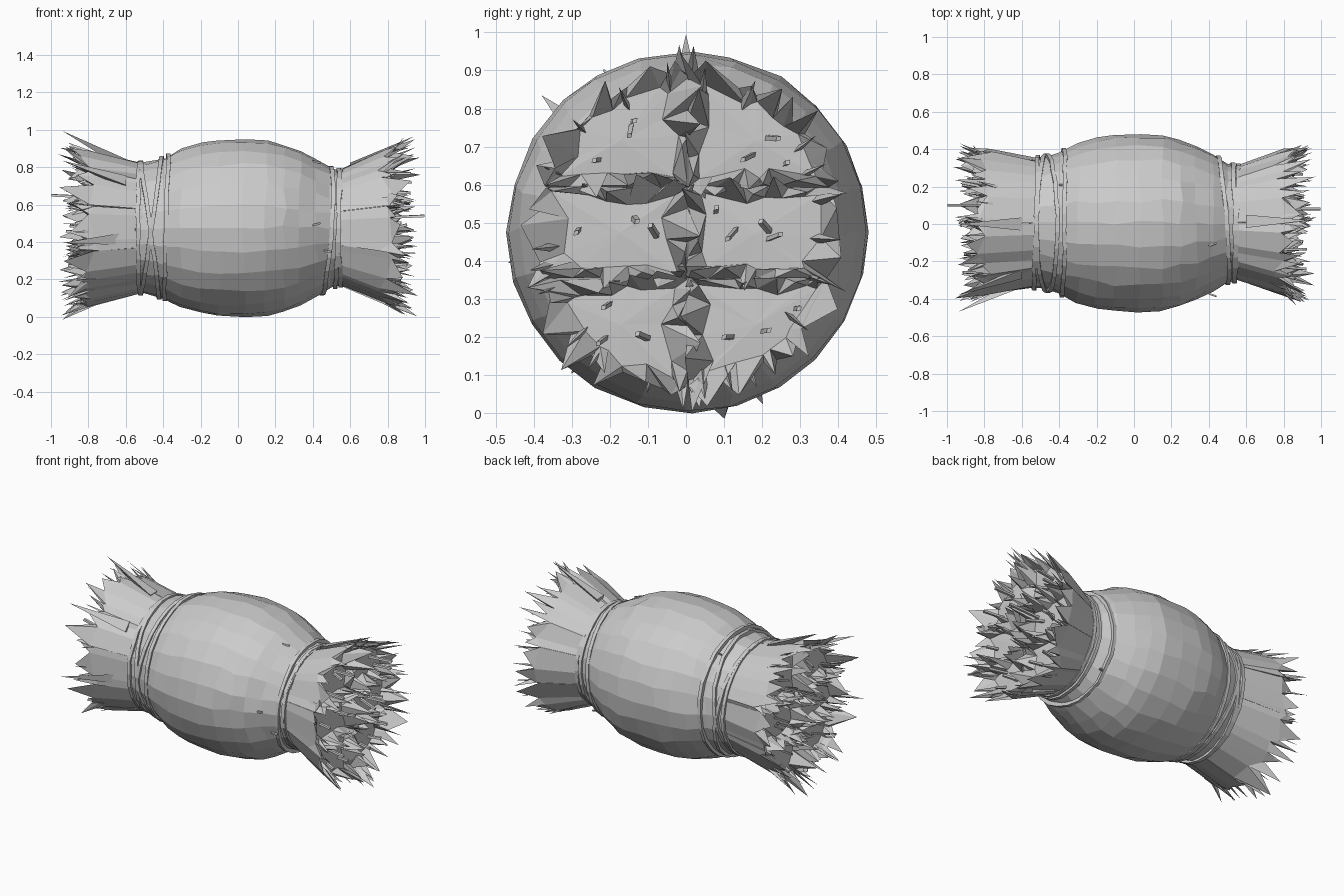
import bpy, math, random
from mathutils import Vector

random.seed(11)
cube = bpy.data.objects.get("Cube")
if cube:
    bpy.data.objects.remove(cube)

CENTRE_Z = 0.475
straw = bpy.data.materials.new("straw grey")
straw.use_nodes = True
straw.diffuse_color = (0.6, 0.6, 0.6, 1)
straw.node_tree.nodes["Principled BSDF"].inputs["Base Color"].default_value = (0.6, 0.6, 0.6, 1)

# Barrel outline: distance along the axis, radius
PROFILE = [(-0.56, 0.345), (-0.5, 0.35), (-0.4, 0.375), (-0.3, 0.425), (-0.2, 0.455),
           (-0.1, 0.47), (0.03, 0.475), (0.15, 0.468), (0.25, 0.445), (0.33, 0.412),
           (0.42, 0.365), (0.5, 0.318), (0.57, 0.3)]


def jitter(amount):
    return random.uniform(-amount, amount)


def radius_at(x):
    for (xa, ra), (xb, rb) in zip(PROFILE, PROFILE[1:]):
        if x <= xb:
            return ra + (rb - ra) * max(0, (x - xa) / (xb - xa))
    return PROFILE[-1][1]


def around(x, radius, angle):
    return Vector((x, 0.005 + radius * math.cos(angle), CENTRE_Z + radius * math.sin(angle)))


def make(name, verts, faces):
    mesh = bpy.data.meshes.new(name)
    mesh.from_pydata(verts, [], faces)
    mesh.materials.append(straw)
    obj = bpy.data.objects.new(name, mesh)
    bpy.context.collection.objects.link(obj)


def bridge(a, b, n):
    return [(a + k, a + (k + 1) % n, b + (k + 1) % n, b + k) for k in range(n)]


# Bulging faceted body
SIDES = 24
verts, faces = [], []
for i, (x, r) in enumerate(PROFILE):
    for k in range(SIDES):
        angle = math.tau * k / SIDES + jitter(0.03)
        verts.append(around(x + jitter(0.012), r + jitter(0.004), angle))
    if i:
        faces += bridge((i - 1) * SIDES, i * SIDES, SIDES)
faces += [tuple(reversed(range(SIDES))), tuple(range(len(verts) - SIDES, len(verts)))]
make("body", verts, [f[::-1] for f in faces])


# Flat bindings that follow the body, tilted by a sway along the axis
def binding(name, x, sway, phase, half=0.011, thick=0.014):
    n = 26
    verts, faces = [], []
    for k in range(n):
        angle = math.tau * k / n
        mid = x + sway * math.cos(angle - phase) + jitter(0.004)
        for dx, dr in ((-half, -0.01), (-half, thick), (half, thick), (half, -0.01)):
            verts.append(around(mid + dx, radius_at(mid) + dr, angle))
        for j in range(4):
            a, b = k * 4, (k + 1) % n * 4
            faces.append((a + j, a + (j + 1) % 4, b + (j + 1) % 4, b + j))
    make(name, verts, faces)


binding("right_outer_binding", -0.525, 0.01, 0)
binding("right_inner_binding", -0.38, 0.012, 1)
binding("right_cross_binding_a", -0.465, 0.055, 1.6)
binding("right_cross_binding_b", -0.47, 0.05, -1.6)
binding("left_outer_binding", 0.55, 0.008, 0)
binding("left_middle_binding", 0.53, 0.01, 2)
binding("left_slanted_binding", 0.475, 0.035, 2.4)


# Distance from a cell's middle to its edge, within the unit disc
def reach(mid, d, low, high):
    dot = mid.dot(d)
    limits = [-dot + math.sqrt(dot * dot + 1 - mid.dot(mid))]
    for axis in range(2):
        if abs(d[axis]) > 1e-6:
            edge = high[axis] if d[axis] > 0 else low[axis]
            limits.append((edge - mid[axis]) / d[axis])
    return min(limits)


# Thin stick used for single straws
def stick(name, start, end, width):
    along = (end - start).normalized()
    side = along.orthogonal().normalized() * width
    other = along.cross(side) * 0.7
    ring = [side, other, -side, -other]
    verts = [start + v for v in ring] + [end + v for v in ring]
    make(name, verts, bridge(0, 4, 4) + [(3, 2, 1, 0), (4, 5, 6, 7)])


# Pointed blade lying along a flare, from near the neck to its tip
def blade(name, side, length, y, z, width):
    tip = Vector((side * length, y, CENTRE_Z + z))
    out = Vector((0, y, z))
    base = Vector((side * 0.6, 0, CENTRE_Z)) + out * 0.71
    across = Vector((0, -z, y)).normalized() * width
    make(name, [base + across, base - across, base - out * 0.12, tip],
         [(0, 1, 3), (1, 2, 3), (2, 0, 3), (2, 1, 0)])


# One clump: a flaring wall, a sunken cap and a rim of pointed spikes
def clump(name, side, low, high, neck, flare):
    mid = Vector(((low[0] + high[0]) / 2, (low[1] + high[1]) / 2)) * 0.9
    angles = [math.tau * (k + jitter(0.35)) / 13 for k in range(13)]
    # Sharp corners where the clump's straight sides meet the rim
    for y in (low[0], high[0]):
        for z in (low[1], high[1]):
            rim = math.sqrt(max(0, 1 - z * z))
            corner = Vector((max(-rim, min(rim, y)), z)) - mid
            angles.append(math.atan2(corner.y, corner.x) % math.tau)
    outline = []
    for angle in sorted(a % math.tau for a in angles):
        d = Vector((math.cos(angle), math.sin(angle)))
        outline.append(mid + d * reach(mid, d, low, high))
    n = len(outline)

    def place(p, x, r):
        squeeze = 1 - 0.05 * max(0, x - 0.5) / 0.3
        return Vector((side * x, 0.005 + p.x * r * squeeze, CENTRE_Z + p.y * r))

    verts = [place(p, 0.5, neck) for p in outline]
    verts += [place(p, 0.79 + jitter(0.05), flare * random.uniform(0.96, 1.02)) for p in outline]
    verts += [place(mid + (p - mid) * random.uniform(0.6, 0.9), 0.78, flare) for p in outline]
    verts.append(place(mid, 0.785, flare))
    faces = bridge(0, n, n)
    for k in range(n):
        nxt = (k + 1) % n
        outer, inner = (n + k, n + nxt), (2 * n + k, 2 * n + nxt)
        edge = (outline[k] + outline[nxt]) / 2
        length = random.uniform(0.05, 0.15) + (random.random() ** 2) * 0.04
        lean = 1 + length * random.uniform(0.5, 1.1) if edge.length > 0.85 else 1
        point = Vector((edge.x + jitter(0.09), edge.y + jitter(0.09)))
        tip = len(verts)
        verts.append(place(point, 0.79 + length, flare * lean))
        faces += [(outer[0], outer[1], tip), (outer[1], inner[1], tip),
                  (inner[1], inner[0], tip), (inner[0], outer[0], tip),
                  (inner[0], inner[1], 3 * n)]
    if side < 0:
        faces = [f[::-1] for f in faces]
    make(name, verts, faces)

    # Loose straws poking out of the cap
    for k in range(3):
        p = mid + Vector((jitter(0.28), jitter(0.16)))
        start = place(p, 0.76, flare)
        bend = Vector((side * random.uniform(0.08, 0.17), jitter(0.04), jitter(0.04)))
        stick(f"{name}_straw_{k + 1}", start, start + bend, 0.01)


ROWS = {"lower": (-1, -0.302), "middle": (-0.298, 0.288), "upper": (0.292, 1)}
COLUMNS = {"front": (-1, -0.003), "back": (0.003, 1)}
for end, side, neck, flare in (("left", 1, 0.29, 0.415), ("right", -1, 0.345, 0.415)):
    for row, (z0, z1) in ROWS.items():
        for column, (y0, y1) in COLUMNS.items():
            clump(f"{end}_{row}_{column}_clump", side, (y0, z0), (y1, z1), neck, flare)
    for k in range(18):
        angle = math.tau * (k + jitter(0.4)) / 18
        size = random.uniform(0.425, 0.455)
        blade(f"{end}_thin_blade_{k + 1}", side, random.uniform(0.84, 0.96),
              size * 0.95 * math.cos(angle), size * math.sin(angle), random.uniform(0.015, 0.03))

# Longest straws that set the overall span
for name, side, y, z in (("left_long_straw", 1, 0.08, 0.53), ("right_long_straw", -1, 0.1, 0.64)):
    stick(name, Vector((side * 0.78, y, z)), Vector((side * 0.998, y, z + 0.01)), 0.01)

# Widest blades
for name, side, y, z in (("left_upper_blade", 1, 0.02, 0.49), ("right_upper_blade", -1, 0, 0.52),
                         ("right_front_blade", -1, -0.47, -0.08), ("left_back_blade", 1, 0.41, 0.1),
                         ("right_lower_blade", -1, -0.1, -0.42), ("left_lower_blade", 1, 0.05, -0.44),
                         ("right_back_blade", -1, 0.42, 0.15), ("left_front_blade", 1, -0.41, -0.1),
                         ("right_corner_blade", -1, -0.38, 0.36)):
    blade(name, side, 0.94, y, z, 0.035)

# Stray straws on the body
for k, (x, angle) in enumerate(((0.4, 1.9), (0.46, 3.5), (0.4, 3.1), (-0.38, 4.6), (-0.4, 1), (0.44, 5.5))):
    start = around(x, radius_at(x) + 0.003, angle)
    stick(f"stray_straw_{k + 1}", start, start + Vector((0.04, jitter(0.02), jitter(0.02))), 0.007)
